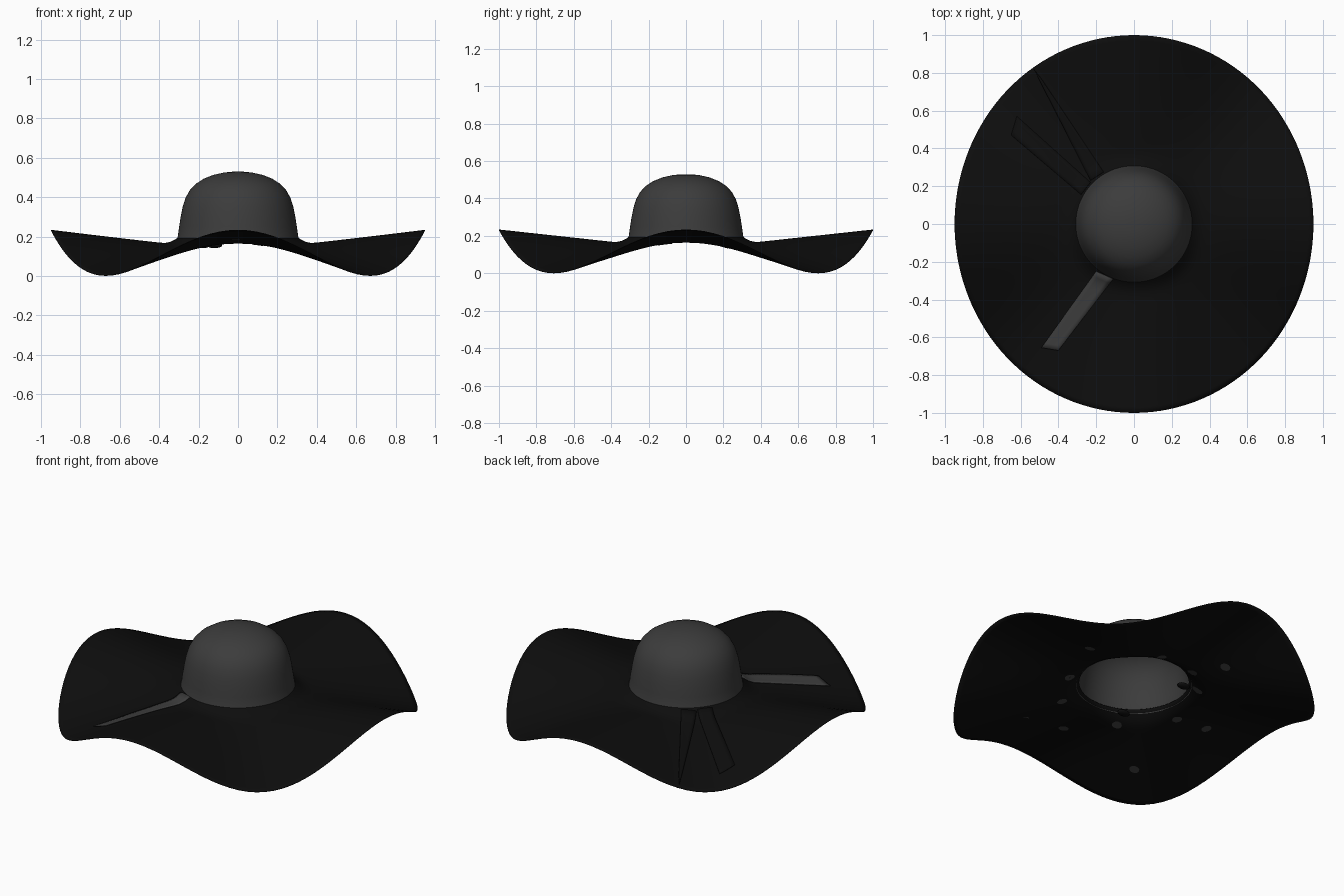
import bpy, bmesh, math
from mathutils import Vector

if "Cube" in bpy.data.objects:
    bpy.data.objects.remove(bpy.data.objects["Cube"])

SEG = 128


def material(name, v):
    m = bpy.data.materials.new(name)
    m.diffuse_color = (v, v, v, 1)
    m.use_nodes = True
    m.node_tree.nodes["Principled BSDF"].inputs["Base Color"].default_value = m.diffuse_color
    return m


BLACK = material("black_felt", 0.004)
GREY = material("charcoal_felt", 0.045)


def finish(bm, name, mat, thickness=0.0, normals=True):
    if normals:
        bmesh.ops.recalc_face_normals(bm, faces=bm.faces)
    me = bpy.data.meshes.new(name)
    bm.to_mesh(me)
    bm.free()
    ob = bpy.data.objects.new(name, me)
    bpy.context.collection.objects.link(ob)
    me.materials.append(mat)
    if thickness:
        s = ob.modifiers.new("thickness", "SOLIDIFY")
        s.thickness = thickness
        s.offset = 1
    bpy.ops.object.select_all(action='DESELECT')
    ob.select_set(True)
    bpy.context.view_layer.objects.active = ob
    bpy.ops.object.shade_smooth_by_angle(angle=math.radians(45))
    return ob


def brim_z(rho, th):
    # four-wave brim whose wave grows towards the edge, with a lip at the crown
    t = min(max((rho - 0.31) / 0.69, 0), 1)
    lip = 0.04 * max(0, 1 - (rho - 0.30) / 0.09) ** 2
    return 0.155 - 0.04 * t + 0.115 * t * math.cos(4 * th) + lip


def surface_z(x, y):
    rho = math.hypot(x, y)
    t = max(0, rho - 0.31) / 0.69
    rho = math.hypot(x / (1 - 0.05 * t), y)
    return brim_z(rho, math.atan2(y, x))


def bridge_rings(bm, rings):
    for a, b in zip(rings, rings[1:]):
        for i in range(SEG):
            j = (i + 1) % SEG
            bm.faces.new((a[i], b[i], b[j], a[j]))


# Wavy brim
bm = bmesh.new()
rings = []
radii = [0.295, 0.31, 0.325, 0.345, 0.37] + [0.40 + 0.6 * k / 20 for k in range(21)]
for r in radii:
    k = 1 - 0.05 * max(0, r - 0.31) / 0.69
    rings.append([bm.verts.new((r * k * math.cos(a), r * math.sin(a), brim_z(r, a)))
                  for a in (2 * math.pi * i / SEG for i in range(SEG))])
bridge_rings(bm, rings)
for f in bm.faces:
    f.normal_update()
    if f.normal.z < 0:
        f.normal_flip()
finish(bm, "brim", BLACK, 0.004, normals=False)

# Domed crown, open underneath
profile = [(0.312, 0.182), (0.306, 0.20), (0.299, 0.25), (0.291, 0.30), (0.281, 0.35),
           (0.267, 0.395), (0.245, 0.435), (0.215, 0.467), (0.175, 0.493),
           (0.125, 0.513), (0.07, 0.525), (0.03, 0.529)]
bm = bmesh.new()
rings = [[bm.verts.new((r * math.cos(2 * math.pi * i / SEG), r * math.sin(2 * math.pi * i / SEG), z))
          for i in range(SEG)] for r, z in profile]
bridge_rings(bm, rings)
bm.faces.new(rings[-1])
finish(bm, "crown", GREY)


# Ribbon tails lying on the brim
def ribbon(name, a0, a1, b0, b1, mat, n=16):
    bm = bmesh.new()
    rows = []
    for i in range(n + 1):
        row = []
        for j in range(5):
            s = Vector(a0).lerp(Vector(a1), j / 4)
            e = Vector(b0).lerp(Vector(b1), j / 4)
            p = s.lerp(e, i / n)
            row.append(bm.verts.new((p.x, p.y, surface_z(p.x, p.y) + 0.008)))
        rows.append(row)
    for p, q in zip(rows, rows[1:]):
        for j in range(4):
            bm.faces.new((p[j], q[j], q[j + 1], p[j + 1]))
    for f in bm.faces:
        f.normal_update()
        if f.normal.z < 0:
            f.normal_flip()
    finish(bm, name, mat, 0.003, normals=False)


ribbon("ribbon_front", (-0.20, -0.25), (-0.11, -0.29), (-0.49, -0.655), (-0.40, -0.67), GREY)
ribbon("ribbon_back_long", (-0.23, 0.23), (-0.16, 0.275), (-0.53, 0.82), (-0.48, 0.755), BLACK)
ribbon("ribbon_back_short", (-0.28, 0.155), (-0.23, 0.22), (-0.65, 0.47), (-0.62, 0.57), BLACK)

# Ribbon ends tucked under the crown
for name, loc in (("ribbon_tuck_front", (-0.12, -0.23, 0.155)), ("ribbon_tuck_back", (-0.18, 0.20, 0.155))):
    bm = bmesh.new()
    bmesh.ops.create_uvsphere(bm, u_segments=20, v_segments=10, radius=1)
    for v in bm.verts:
        v.co = Vector((v.co.x * 0.04, v.co.y * 0.025, v.co.z * 0.014)) + Vector(loc)
    finish(bm, name, BLACK)

# Small round spots on the underside, placed in a turned frame
spots = [(-0.30, -0.43), (0.10, -0.36), (0.285, -0.22), (0.45, -0.33), (-0.36, -0.08),
         (0.34, -0.03), (-0.37, 0.15), (-0.55, 0.33), (-0.31, 0.52), (-0.04, 0.38),
         (0.275, 0.29), (0.45, 0.40), (0.10, 0.70)]
turn = math.radians(58)
s, c = math.sin(turn), math.cos(turn)
bm = bmesh.new()
for u, v in spots:
    x, y = -s * u - c * v, c * u - s * v
    ring = []
    for i in range(16):
        a = -2 * math.pi * i / 16
        px, py = x + 0.027 * math.cos(a), y + 0.027 * math.sin(a)
        ring.append(bm.verts.new((px, py, surface_z(px, py) - 0.002)))
    bm.faces.new(ring)
finish(bm, "underside_spots", GREY, normals=False)
